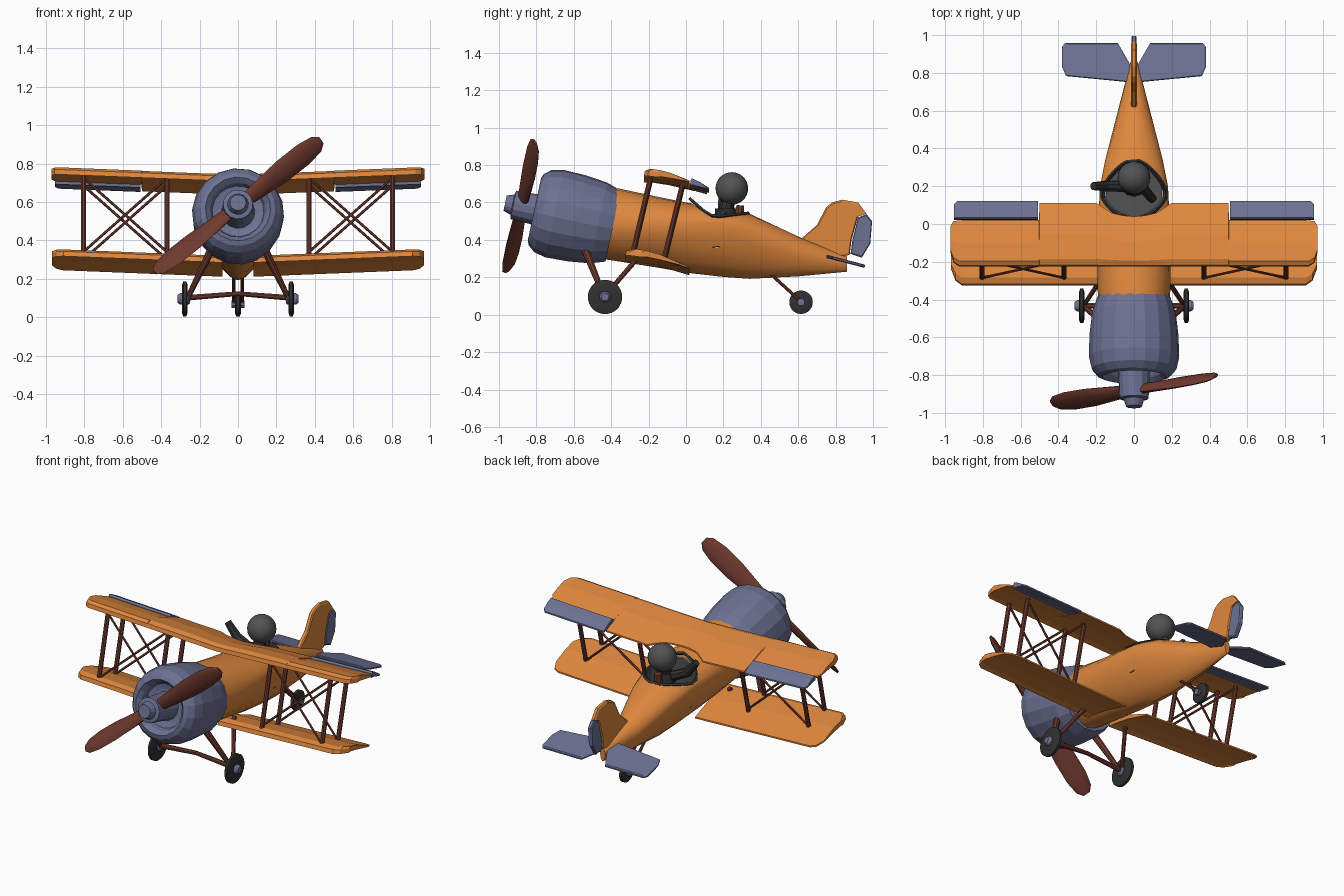
import bpy, bmesh, math
from mathutils import Vector as V

if "Cube" in bpy.data.objects:
    bpy.data.objects.remove(bpy.data.objects["Cube"])

def mat(name, c):
    m = bpy.data.materials.new(name)
    m.diffuse_color = (*c, 1)
    m.use_nodes = True
    m.node_tree.nodes["Principled BSDF"].inputs["Base Color"].default_value = m.diffuse_color
    return m
ORANGE = mat("orange paint", (.74, .245, .048))
BLUE = mat("slate blue paint", (.15, .165, .285))
BROWN = mat("red brown wood", (.16, .042, .028))
BLACK = mat("tyre black", (.03, .03, .03))
GREY = mat("dark grey", (.085, .085, .085))

def loft(name, rings, m, smooth=False):
    """Skin a list of equal closed rings and cap both ends."""
    n = len(rings[0])
    faces = [(i*n+j, i*n+(j+1) % n, (i+1)*n+(j+1) % n, (i+1)*n+j)
             for i in range(len(rings)-1) for j in range(n)]
    faces += [tuple(range(n)), tuple(range((len(rings)-1)*n, len(rings)*n))]
    me = bpy.data.meshes.new(name)
    me.from_pydata([tuple(p) for r in rings for p in r], [], faces)
    bm = bmesh.new(); bm.from_mesh(me)
    bmesh.ops.recalc_face_normals(bm, faces=bm.faces)
    bm.to_mesh(me); bm.free()
    me.materials.append(m)
    ob = bpy.data.objects.new(name, me)
    bpy.context.collection.objects.link(ob)
    if smooth:
        bpy.ops.object.select_all(action='DESELECT')
        ob.select_set(True)
        bpy.context.view_layer.objects.active = ob
        bpy.ops.object.shade_smooth_by_angle(angle=math.radians(35))
    return ob

def lathe(name, o, axis, prof, m, n=16, smooth=False):
    o, axis = V(o), V(axis).normalized()
    a = axis.orthogonal().normalized(); b = axis.cross(a)
    ang = [2*math.pi*(k+.5)/n for k in range(n)]
    return loft(name, [[o+axis*s+(a*math.cos(t)+b*math.sin(t))*r for t in ang]
                       for s, r in prof], m, smooth)

def rod(name, a, b, r1, m, r2=None, n=8):
    a, b = V(a), V(b)
    return lathe(name, a, b-a, [(0, r1), ((b-a).length, r2 or r1)], m, n, True)

def plate_x(name, pts, t, m):
    """Side outline (y, z) extruded along x, with thinned edges."""
    c = sum((V(p) for p in pts), V((0, 0)))/len(pts)
    small = [c+(V(p)-c)*.93 for p in pts]
    return loft(name, [[(x, p[0], p[1]) for p in q] for x, q in
                       ((-t, small), (-t*.6, pts), (t*.6, pts), (t, small))], m)

# --- fuselage: stations of y, top, widest height, bottom, half width
ST = [(-.46, .685, .48, .30, .185), (-.36, .675, .48, .285, .192), (-.14, .628, .48, .25, .195),
      (0, .60, .49, .225, .19), (.2, .57, .49, .202, .18), (.34, .54, .45, .192, .152),
      (.6, .418, .33, .205, .085), (.86, .312, .275, .23, .018)]

def station(y):
    for a, b in zip(ST, ST[1:]):
        if y <= b[0]:
            f = (y-a[0])/(b[0]-a[0])
            return [p+(q-p)*f for p, q in zip(a, b)]

def section(y, n=20):
    _, top, mid, bot, w = station(y)
    ring = []
    for k in range(n):
        c, s = math.cos(2*math.pi*k/n), math.sin(2*math.pi*k/n)
        e = 1 if s >= 0 else 1.2
        x = math.copysign(abs(c)**e, c)*w
        z = mid+s*(top-mid) if s >= 0 else mid-abs(s)**e*(mid-bot)
        ring.append((x, y, z))
    return ring
fus = loft("fuselage", [section(s[0]) for s in ST], ORANGE, True)
fus.data.materials.append(GREY)

# --- cockpit opening
def cut_z(y):
    return .60-.08*(y-.02)/.13 if y < .15 else .52+.0205*(y-.15)/.185

def rim_x(y):
    _, top, mid, _, w = station(y)
    return w*math.sqrt(max(0, 1-((cut_z(y)-mid)/(top-mid))**2))
ys = [.178-.155*math.cos(math.pi*k/12) for k in range(13)]
half = [(rim_x(y), y, cut_z(y)) for y in ys]
rim = half+[(-x, y, z) for x, y, z in reversed(half[1:-1])]
saddle = [(.02, .6), (.15, .52), (.335, .5405), (.335, .8), (.02, .8)]
well = [(x*.9, .178+(y-.178)*.9) for x, y, z in rim]
cutters = [loft("saddle_cutter", [[(x, *p) for p in saddle] for x in (-.3, .3)], ORANGE),
           loft("well_cutter", [[(*p, z) for p in well] for z in (.36, .8)], ORANGE)]
for c in cutters:
    c.hide_render = True
    c.data.materials.append(GREY)
    for f in c.data.polygons:
        f.material_index = 1
    md = fus.modifiers.new("cut", 'BOOLEAN')
    md.operation, md.object, md.solver = 'DIFFERENCE', c, 'EXACT'
    bpy.context.view_layer.objects.active = fus
    bpy.ops.object.modifier_apply(modifier=md.name)
    bpy.data.objects.remove(c)

# cockpit rim, raised a little at the front
pts = [V((x, y, z+max(0, .1-y)*.25)) for x, y, z in rim]
cen = V((0, .178, .53))
rings = []
for p in pts:
    out = V((p.x-cen.x, p.y-cen.y, 0)).normalized()*.011
    up = V((0, 0, .011))
    rings.append([p+out, p+up, p-out, p-up])
loft("cockpit_rim", rings+[rings[0]], BLACK)

# --- pilot with one raised arm
bpy.ops.mesh.primitive_uv_sphere_add(segments=24, ring_count=14, radius=.087, location=(0, .245, .675))
head = bpy.context.object
head.name = "pilot_head"
head.data.materials.append(GREY)
bpy.ops.object.shade_smooth_by_angle()
rod("pilot_body", (0, .22, .37), (0, .21, .57), .075, BLACK, .055, 12)
rod("pilot_neck", (0, .21, .55), (0, .235, .63), .04, BLACK, .035, 10)
rod("raised_arm", (-.04, .2, .545), (-.15, .2, .60), .032, BLACK, .03)
rod("raised_forearm", (-.14, .2, .59), (-.215, .2, .68), .03, BLACK, .022)
rod("lowered_arm", (.04, .2, .545), (.10, .13, .46), .03, BLACK, .024)
rod("headrest", (0, .285, .50), (0, .29, .585), .03, BROWN, .022)

# --- engine cowl and hub, tilted nose-up
T = math.radians(12)
fwd, up = V((0, -math.cos(T), math.sin(T))), V((0, math.sin(T), math.cos(T)))
nose = V((0, -.39, .474))
lathe("engine_cowl", nose, fwd, [(0, .15), (0, .195), (.08, .222), (.2, .236), (.32, .24), (.385, .225),
      (.42, .195), (.43, .17), (.405, .145), (.37, .135), (.36, .10), (.36, .05)], BLUE, 18)
lathe("propeller_hub", nose, fwd, [(.34, .09), (.42, .083), (.545, .078), (.55, .055), (.59, .042)], BLUE, 14)

# --- propeller
A, P = math.radians(39), math.radians(35)
for s, name in ((1, "propeller_blade_upper"), (-1, "propeller_blade_lower")):
    d = (V((math.cos(A), 0, 0))+up*math.sin(A))*s
    p = (V((-math.sin(A), 0, 0))+up*math.cos(A))*s
    chord, thick = p*math.cos(P)+fwd*math.sin(P), p*math.sin(P)-fwd*math.cos(P)
    loft(name, [[nose+fwd*.5+d*r+chord*c/2*math.cos(t)+thick*h*math.sin(t)
                 for t in [math.pi*k/5 for k in range(10)]]
                for r, c, h in ((.03, .07, .025), (.15, .10, .022), (.3, .13, .018),
                                (.44, .13, .015), (.525, .10, .012), (.558, .045, .006))], BROWN, True)

# --- wings: one airfoil, laid on a cambered sloping line
FOIL = [(0, -.02), (.02, .006), (.12, .02), (.5, .016), (1, .004), (1, -.006), (.5, -.012), (.12, -.014)]

def foil(x, le, te, y0, z0, k):
    ring = []
    for t, o in FOIL:
        y = le+t*(te-le)
        d = y-y0
        ring.append((x, y, z0-.13*d-.45*d*d+k*(abs(x)-.95)+o))
    return ring
UP, LOW = (-.19, .76, .04), (-.29, .335, .04)
right = [(.06, -.225, .045), (.12, -.225, .06), (.16, -.225, .085), (.2, -.225, .112), (.5, -.225, .112),
         (.503, -.225, .018), (.925, -.225, .018), (.955, -.205, .016), (.972, -.15, -.01)]
full = [(-x, a, b) for x, a, b in reversed(right)]+[(0, -.225, .04)]+right
loft("upper_wing", [foil(*q, *UP) for q in full], ORANGE)
for s, side in ((-1, "left"), (1, "right")):
    loft(side+"_aileron", [foil(x*s, .022, te, *UP) for x, te in ((.508, .122), (.935, .122), (.952, .105))], BLUE)
    loft(side+"_lower_wing", [foil(x*s, a, b, *LOW) for x, a, b in
         ((.08, -.325, .02), (.91, -.325, .02), (.945, -.30, .005), (.968, -.24, -.04))], ORANGE)
    # struts and crossed wires between the wings
    for row, yt, zt, yb, zb in (("front", -.19, .74, -.285, .335), ("rear", -.02, .70, -.12, .295)):
        for x in (.37, .805):
            k = (x-.95)*.04
            rod(f"{side}_{row}_strut", (s*x, yt, zt+k), (s*x, yb, zb+k), .014, BROWN)
        for x1, x2 in ((.37, .805), (.805, .37)):
            rod(f"{side}_{row}_wire", (s*x1, yt, zt-.015), (s*x2, yb, zb+.005), .007, BROWN, n=6)
    # landing gear
    rod(side+"_front_gear_leg", (s*.14, -.54, .35), (s*.262, -.44, .10), .022, BROWN, .014)
    rod(side+"_rear_gear_leg", (s*.14, -.24, .325), (s*.262, -.425, .11), .014, BROWN, .012)
    rod(side+"_axle", (0, -.433, .122), (s*.275, -.433, .10), .013, BROWN, .016)
    wheel = [(-.014, .03), (-.014, .074), (-.008, .092), (.008, .092), (.014, .074), (.014, .03)]
    lathe(side+"_wheel", (s*.277, -.433, .095), (1, 0, 0), wheel, BLACK, 24, True)
    lathe(side+"_wheel_cap", (s*.277, -.433, .095), (s, 0, 0), [(-.028, .02), (-.02, .03), (.024, .03), (.038, .02)], BLUE, 12)
    # tailplane
    plan = [(.38, .94), (.365, .957), (.085, .957), (.012, .83), (.02, .75), (.36, .783), (.38, .83)]
    tail = lambda o, f: [(s*(.2+(x-.2)*f), .86+(y-.86)*f, .284-.26*(.86+(y-.86)*f-.86)+o) for x, y in plan]
    loft(side+"_tailplane", [tail(-.009, .95), tail(-.004, 1), tail(.004, 1), tail(.009, .95)], BLUE)

# --- tail wheel
lathe("tail_wheel", (0, .615, .067), (1, 0, 0), [(-.015, .02), (-.015, .05), (-.009, .063), (.009, .063),
      (.015, .05), (.015, .02)], BLACK, 20, True)
rod("tail_wheel_cap", (-.034, .615, .067), (.034, .615, .067), .02, BLUE)
for x in (-.022, .022):
    rod("tail_wheel_fork", (x, .45, .22), (x, .615, .07), .009, BROWN)

# --- fin and rudder
plate_x("tail_fin", [(.61, .40), (.70, .48), (.75, .575), (.78, .60), (.835, .615), (.92, .60), (.965, .54),
                     (.92, .525), (.885, .40), (.875, .32), (.80, .30)], .015, ORANGE)
plate_x("rudder", [(.92, .52), (.965, .538), (.995, .50), (.985, .38), (.94, .305), (.88, .325), (.89, .40)], .014, BLUE)
